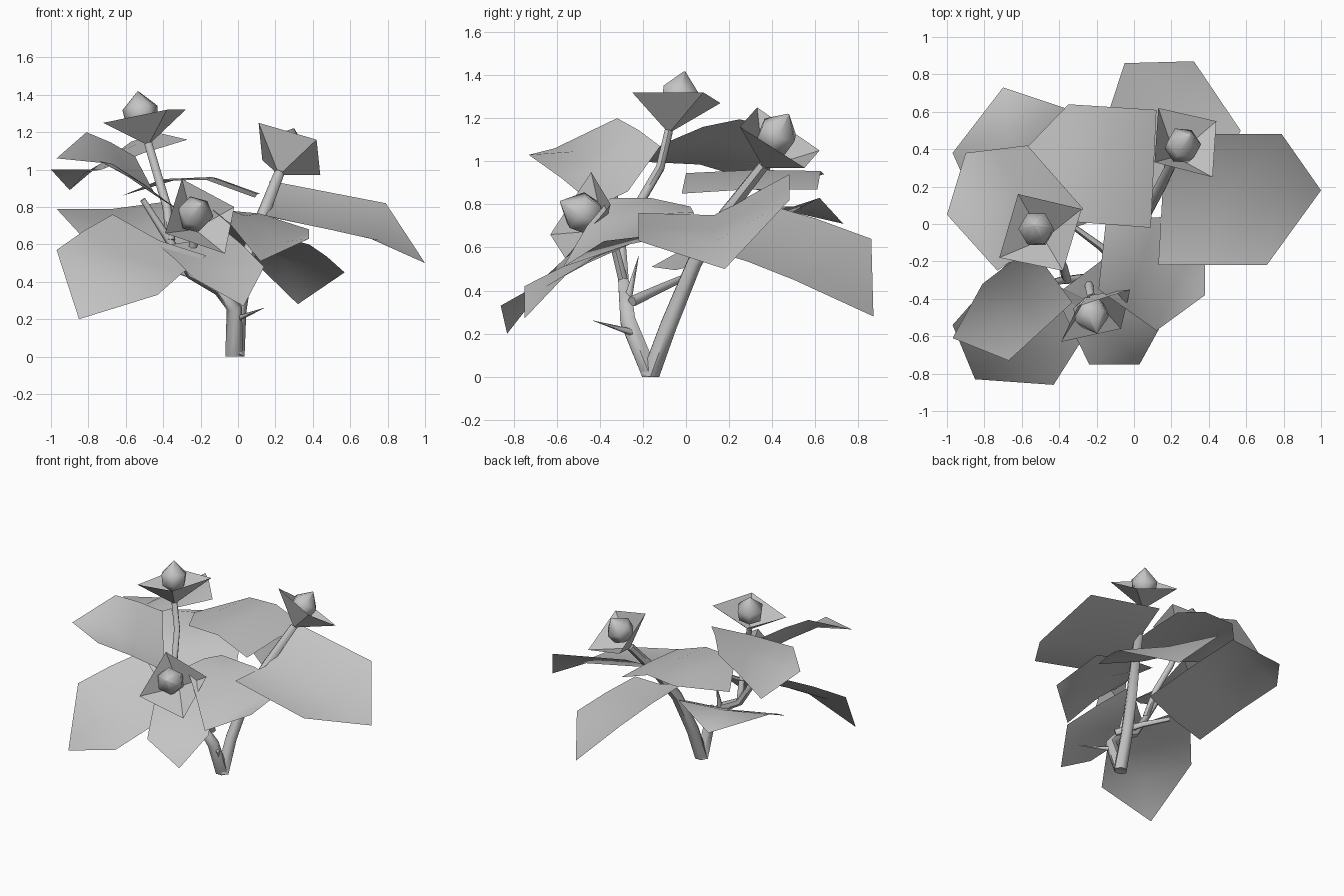
import bpy
import bmesh
import math
from mathutils import Vector

cube = bpy.data.objects.get("Cube")
if cube:
    bpy.data.objects.remove(cube, do_unlink=True)

UP = Vector((0, 0, 1))

# One plain grey for the whole plant
grey = bpy.data.materials.new("plain_grey")
grey.use_nodes = True
colour = (0.55, 0.55, 0.55, 1)
grey.diffuse_color = colour
for node in grey.node_tree.nodes:
    if node.type == 'BSDF_PRINCIPLED':
        node.inputs["Base Color"].default_value = colour


def build(name, points, faces, smooth_angle=None, solid=False):
    """Make an object from points and faces, smooth below the given angle."""
    bm = bmesh.new()
    verts = [bm.verts.new(p) for p in points]
    for face in faces:
        bm.faces.new([verts[i] for i in face])
    if solid:
        bmesh.ops.recalc_face_normals(bm, faces=bm.faces)
    mesh = bpy.data.meshes.new(name)
    bm.to_mesh(mesh)
    bm.free()
    mesh.materials.append(grey)
    if smooth_angle:
        for polygon in mesh.polygons:
            polygon.use_smooth = True
        mesh.set_sharp_from_angle(angle=math.radians(smooth_angle))
    obj = bpy.data.objects.new(name, mesh)
    bpy.context.collection.objects.link(obj)


def lathe(name, stations, sides=6, smooth_angle=60):
    """Skin rings given as (centre, direction, radius) into a closed tube."""
    points, faces = [], []
    for centre, direction, radius in stations:
        turn = UP.rotation_difference(direction)
        for i in range(sides):
            a = math.tau * i / sides
            p = centre + turn @ Vector((math.cos(a), math.sin(a), 0)) * radius
            p.z = max(p.z, 0)
            points.append(p)
    for row in range(len(stations) - 1):
        for i in range(sides):
            j = (i + 1) % sides
            a, b = row * sides, (row + 1) * sides
            faces.append((a + i, a + j, b + j, b + i))
    last = len(points) - sides
    faces.append(tuple(reversed(range(sides))))
    faces.append(tuple(range(last, last + sides)))
    build(name, points, faces, smooth_angle, True)


def stem(name, path, start, end):
    """Tapered tube along a path."""
    path = [Vector(p) for p in path]
    last = len(path) - 1
    stations = []
    for i, p in enumerate(path):
        direction = (path[min(i + 1, last)] - path[max(i - 1, 0)]).normalized()
        stations.append((p, direction, start + (end - start) * i / last))
    lathe(name, stations)


def leaf(name, root_a, root_b, side_a, side_b, tip, sag=-.03, arch=.01):
    """Five-cornered sheet, bent along its midrib and arched lengthways."""
    ra, rb, sa, sb = map(Vector, (root_a, root_b, side_a, side_b))
    rows = [(ra, rb), ((ra + sa) / 2 + UP * arch, (rb + sb) / 2 + UP * arch), (sa, sb)]
    points = []
    for a, b in rows:
        points += [a, (a + b) / 2 + UP * sag, b]
    points.append(Vector(tip))
    faces = [(r + c, r + c + 1, r + c + 4, r + c + 3) for r in (0, 3) for c in (0, 1)]
    faces += [(6, 7, 9), (7, 8, 9)]
    build(name, points, faces, 60)


def flower(name, base, corners, bud_centre):
    """Open four-sided cup with a pointed six-sided bud inside."""
    points = [Vector(base)] + [Vector(c) for c in corners]
    faces = [(0, i + 1, (i + 1) % 4 + 1) for i in range(4)]
    build(name + "_cup", points, faces)
    middle = sum(points[1:], Vector()) / 4
    axis = (middle - points[0]).normalized()
    profile = [(-.1, .01), (-.05, .085), (.03, .095), (.12, .004)]
    centre = Vector(bud_centre)
    lathe(name + "_bud", [(centre + axis * h, axis, r) for h, r in profile])


# Stems and side branches
stem("main_stem", [(-.015, -.165, 0), (.0, -.08, .24), (.05, .04, .53),
                   (.13, .18, .75), (.22, .36, .98)], .05, .028)
stem("left_stem", [(-.02, -.165, 0), (-.02, -.27, .26), (-.1, -.28, .36), (-.25, -.29, .44),
                   (-.38, -.3, .64), (-.51, -.33, .84)], .048, .015)
stem("top_flower_stem", [(-.36, -.3, .62), (-.38, -.22, .8),
                         (-.43, -.12, .97), (-.48, -.08, 1.14)], .025, .022)
stem("front_flower_stem", [(-.25, -.29, .44), (-.24, -.33, .6), (-.23, -.39, .69)], .025, .02)
stem("back_branch", [(-.04, -.25, .35), (-.18, -.12, .41), (-.33, -.01, .46)], .025, .015)

# Thorns
stem("lower_thorn", [(-.01, -.23, .2), (.14, -.43, .26)], .018, .001)
stem("upper_thorn", [(-.1, -.27, .36), (-.1, -.22, .56)], .022, .001)

# Leaves: two root corners, two side corners, tip
leaf("right_leaf", (.13, -.22, .76), (.17, .48, .94), (.71, -.22, .63),
     (.79, .48, .82), (1, .18, .5), -.1, 0)
leaf("back_leaf", (-.22, .34, .81), (.38, .07, .6), (-.05, .86, .64),
     (.57, .5, .45), (.32, .87, .28))
leaf("middle_leaf", (.12, .61, .87), (.09, -.02, .85), (-.35, .64, .94),
     (-.43, .02, .94), (-.62, .36, .86), .01, .05)
leaf("high_left_leaf", (-.57, .42, 1.15), (-.27, .08, 1.16), (-.9, .38, .89),
     (-.73, -.25, 1), (-1, .05, 1), .04)
leaf("back_left_leaf", (-.73, -.16, .51), (-.09, .06, .52), (-.97, .38, .79),
     (-.37, .62, .83), (-.7, .73, .71), -.02)
leaf("upper_front_left_leaf", (-.33, -.42, .79), (-.55, -.12, 1.07), (-.67, -.73, 1.03),
     (-.81, -.32, 1.2), (-.97, -.61, 1.06), -.07)
leaf("front_right_leaf", (-.15, .02, .79), (-.19, -.35, .83), (.38, .05, .68),
     (.12, -.57, .51), (.38, -.38, .63), .02, .03)
leaf("lower_front_left_leaf", (-.17, -.45, .54), (-.67, -.2, .76), (-.43, -.86, .33),
     (-.97, -.54, .57), (-.85, -.83, .2))
leaf("front_leaf", (-.42, -.38, .59), (-.1, -.14, .7), (-.24, -.75, .42),
     (.14, -.55, .48), (.03, -.75, .27))

# Flowers
flower("top_flower", (-.48, -.08, 1.13),
       [(-.62, .16, 1.27), (-.28, .08, 1.32), (-.38, -.25, 1.32), (-.72, -.18, 1.25)],
       (-.52, -.03, 1.3))
flower("right_flower", (.22, .36, .97),
       [(.11, .33, 1.25), (.42, .25, 1.16), (.44, .55, .97), (.13, .62, 1.05)],
       (.26, .42, 1.12))
flower("front_flower", (-.23, -.38, .68),
       [(-.3, -.44, .95), (-.39, -.63, .66), (-.07, -.56, .55), (-.02, -.35, .8)],
       (-.23, -.48, .76))
